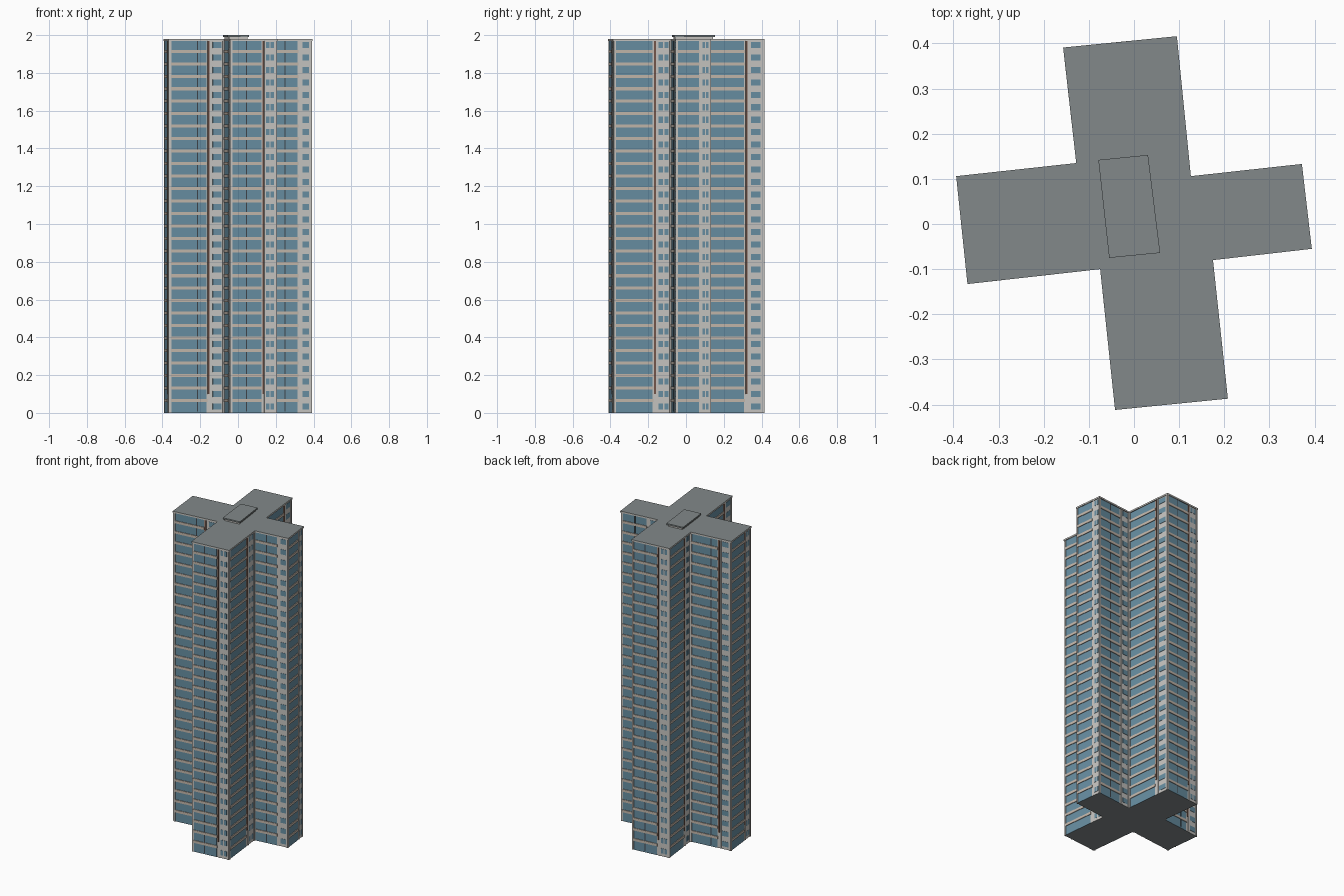
import bpy, bmesh
from mathutils import Vector

if "Cube" in bpy.data.objects:
    bpy.data.objects.remove(bpy.data.objects["Cube"])

H = 1.98          # roof height
FLOORS = 30
FH = H / FLOORS   # storey height
D = 0.005         # wall set back behind slab edges

OUTLINE = [Vector(p) for p in [
    (-.394, .106), (-.369, -.133), (-.075, -.100), (-.042, -.412),
    (.208, -.387), (.175, -.080), (.394, -.055), (.372, .133),
    (.126, .106), (.095, .416), (-.157, .391), (-.128, .135)]]
PENTHOUSE = [Vector(p) for p in [(-.055, -.075), (.058, -.064), (.031, .153), (-.079, .142)]]


def material(name, r, g, b):
    m = bpy.data.materials.new(name)
    lin = [((c / 255 + .055) / 1.055) ** 2.4 for c in (r, g, b)]
    m.diffuse_color = (*lin, 1)
    m.use_nodes = True
    m.node_tree.nodes["Principled BSDF"].inputs["Base Color"].default_value = m.diffuse_color
    return m


WALL = material("light grey wall", 200, 198, 194)
BAND = material("beige band", 196, 184, 172)
GLASS = material("blue glass", 104, 143, 163)
BROWN = material("brown strip", 118, 88, 76)
DARK = material("dark mullion", 62, 68, 74)
ROOF = material("grey roof", 130, 137, 138)


def finish(bm, name, *mats):
    me = bpy.data.meshes.new(name)
    bmesh.ops.recalc_face_normals(bm, faces=bm.faces[:])
    bm.to_mesh(me)
    bm.free()
    for m in mats:
        me.materials.append(m)
    ob = bpy.data.objects.new(name, me)
    bpy.context.collection.objects.link(ob)
    return ob


def add_prism(bm, pts, z0, z1):
    lo = [bm.verts.new((p.x, p.y, z0)) for p in pts]
    hi = [bm.verts.new((p.x, p.y, z1)) for p in pts]
    n = len(pts)
    bm.faces.new(lo[::-1])
    bm.faces.new(hi)
    for i in range(n):
        j = (i + 1) % n
        bm.faces.new((lo[i], lo[j], hi[j], hi[i]))


def prism(name, pts, z0, z1, *mats):
    bm = bmesh.new()
    add_prism(bm, pts, z0, z1)
    ob = finish(bm, name, *mats)
    if len(mats) > 1:  # horizontal faces take the second colour
        for f in ob.data.polygons:
            f.material_index = int(abs(f.normal.z) > .5)
    return ob


def normal(a, b):
    d = (b - a).normalized()
    return Vector((d.y, -d.x))


def inset(pts, d):
    n = len(pts)
    return [pts[i] - d * (normal(pts[i - 1], pts[i]) + normal(pts[i], pts[(i + 1) % n]))
            for i in range(n)]


# Main body, roof slab and rooftop plant room
core = inset(OUTLINE, D)
prism("tower_body", core, 0, H - .01, WALL, ROOF)
prism("roof_slab", OUTLINE, H - .010, H, WALL, ROOF)
prism("plant_room", inset(PENTHOUSE, .008), H, 1.993, WALL)
prism("plant_room_roof", PENTHOUSE, 1.991, 2.0, ROOF)

# Facade pieces gathered by kind
parts = {k: bmesh.new() for k in ("ribbon_glass", "small_windows", "floor_bands",
                                  "brown_strips", "mullions", "corner_piers")}


def plate(kind, a, b, u0, u1, z0, z1, depth):
    n = normal(a, b)
    p, q = a.lerp(b, u0), a.lerp(b, u1)
    add_prism(parts[kind], [p - n * .001, p + n * depth, q + n * depth, q - n * .001], z0, z1)


DOUBLE = {0, 3, 4, 6, 9, 10}                       # walls with paired small windows
MULLION = {1: .51, 3: .34, 5: .36, 7: .36, 9: .34, 11: .51}

for i, a in enumerate(core):
    b = core[(i + 1) % len(core)]
    plate("ribbon_glass", a, b, .04, .67, 0, H - .012, .001)
    # outer corner piers flush with the slab edge
    plate("corner_piers", a, b, 0, .035, 0, H - .01, D * .8)
    plate("corner_piers", a, b, .965, 1, 0, H - .01, D * .8)
    plate("corner_piers", a, b, .735, .765, 0, H - .01, D * .6)
    if i not in (5, 6, 7):
        plate("brown_strips", a, b, .695, .725, .1, H - .01, D * .8)
    spans = [(.775, .845), (.875, .945)] if i in DOUBLE else [(.785, .945)]
    for k in range(FLOORS):
        z = k * FH
        if k:
            plate("floor_bands", a, b, .03, .685, z - .008, z + .008, D)
        for u0, u1 in spans:
            plate("small_windows", a, b, u0, u1, z + .018, z + .050, .0015)
        if i in MULLION:
            u = MULLION[i]
            plate("mullions", a, b, u - .013, u + .013, z + .008, z + FH - .008, .002)

for kind, mat in (("ribbon_glass", GLASS), ("small_windows", GLASS), ("floor_bands", BAND),
                  ("brown_strips", BROWN), ("mullions", DARK), ("corner_piers", WALL)):
    finish(parts[kind], kind, mat)
